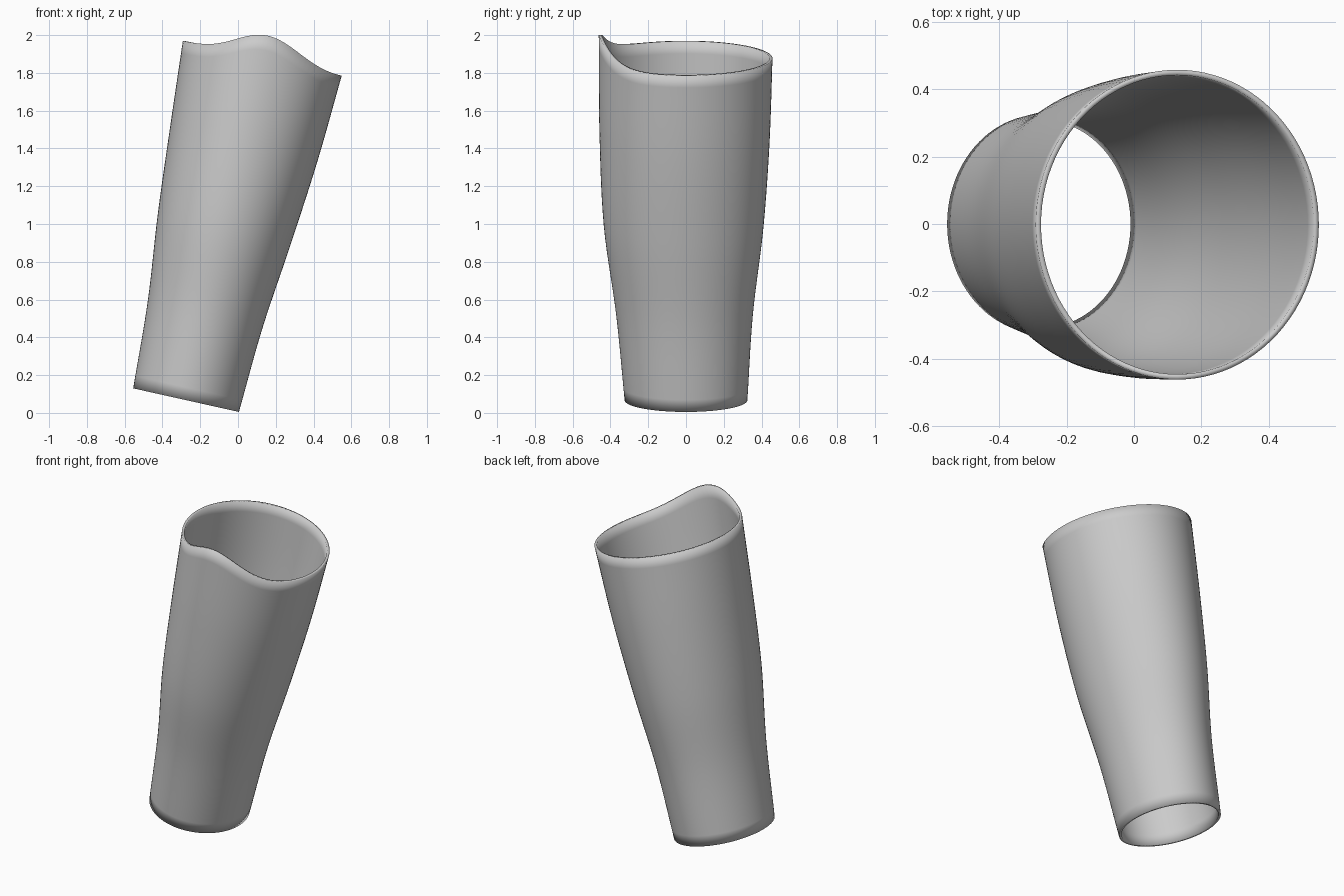
import bpy, bmesh, math
from mathutils import Vector

if "Cube" in bpy.data.objects:
    bpy.data.objects.remove(bpy.data.objects["Cube"])

SIDES, ROWS, WALL = 96, 28, 0.016

# Section guides from bottom to top: left edge x, right edge x, half depth, depth offset
LEFT_X = [-0.555, -0.478, -0.425, -0.36, -0.292]
RIGHT_X = [0.005, 0.13, 0.28, 0.423, 0.549]
HALF_Y = [0.325, 0.362, 0.422, 0.45, 0.46]
OFFSET_Y = [0, -0.008, -0.013, -0.008, -0.002]


def smooth_value(values, t):
    """Catmull-Rom interpolation of evenly spaced values."""
    ends = [2 * values[0] - values[1]] + values + [2 * values[-1] - values[-2]]
    s = t * (len(values) - 1)
    i = min(int(s), len(values) - 2)
    f = s - i
    a, b, c, d = ends[i:i + 4]
    return b + f * ((c - a) + f * ((2 * a - 5 * b + 4 * c - d) + f * (3 * b - a - 3 * c + d))) / 2


def sleeve_point(angle, t):
    left = Vector((smooth_value(LEFT_X, t), 0, 0.13 + 1.84 * t))
    right = Vector((smooth_value(RIGHT_X, t), 0, 0.005 + 1.78 * t))
    p = (left + right) / 2 + (right - left) / 2 * math.cos(angle)
    p.y = smooth_value(OFFSET_Y, t) + smooth_value(HALF_Y, t) * math.sin(angle)
    # Raised wave on the front of the top rim
    away = angle - math.radians(274)
    p.z += 0.126 * math.exp(-(away / 0.38) ** 2 / 2) * t ** 3
    return p


# Tapered leaning sleeve, open at both ends
bm = bmesh.new()
rings = []
for r in range(ROWS + 1):
    t = r / ROWS
    rings.append([bm.verts.new(sleeve_point(math.tau * k / SIDES, t)) for k in range(SIDES)])
for low, high in zip(rings, rings[1:]):
    for k in range(SIDES):
        n = (k + 1) % SIDES
        bm.faces.new((low[k], low[n], high[n], high[k]))
for face in bm.faces:
    face.smooth = True
mesh = bpy.data.meshes.new("tapered_sleeve")
bm.to_mesh(mesh)
bm.free()
sleeve = bpy.data.objects.new("tapered_sleeve", mesh)
bpy.context.collection.objects.link(sleeve)

# Thin wall on the inside
wall = sleeve.modifiers.new("wall", "SOLIDIFY")
wall.thickness = WALL
wall.offset = -1

# Plain grey
grey = bpy.data.materials.new("plain_grey")
grey.use_nodes = True
colour = (0.6, 0.6, 0.6, 1)
grey.diffuse_color = colour
grey.node_tree.nodes["Principled BSDF"].inputs["Base Color"].default_value = colour
mesh.materials.append(grey)
